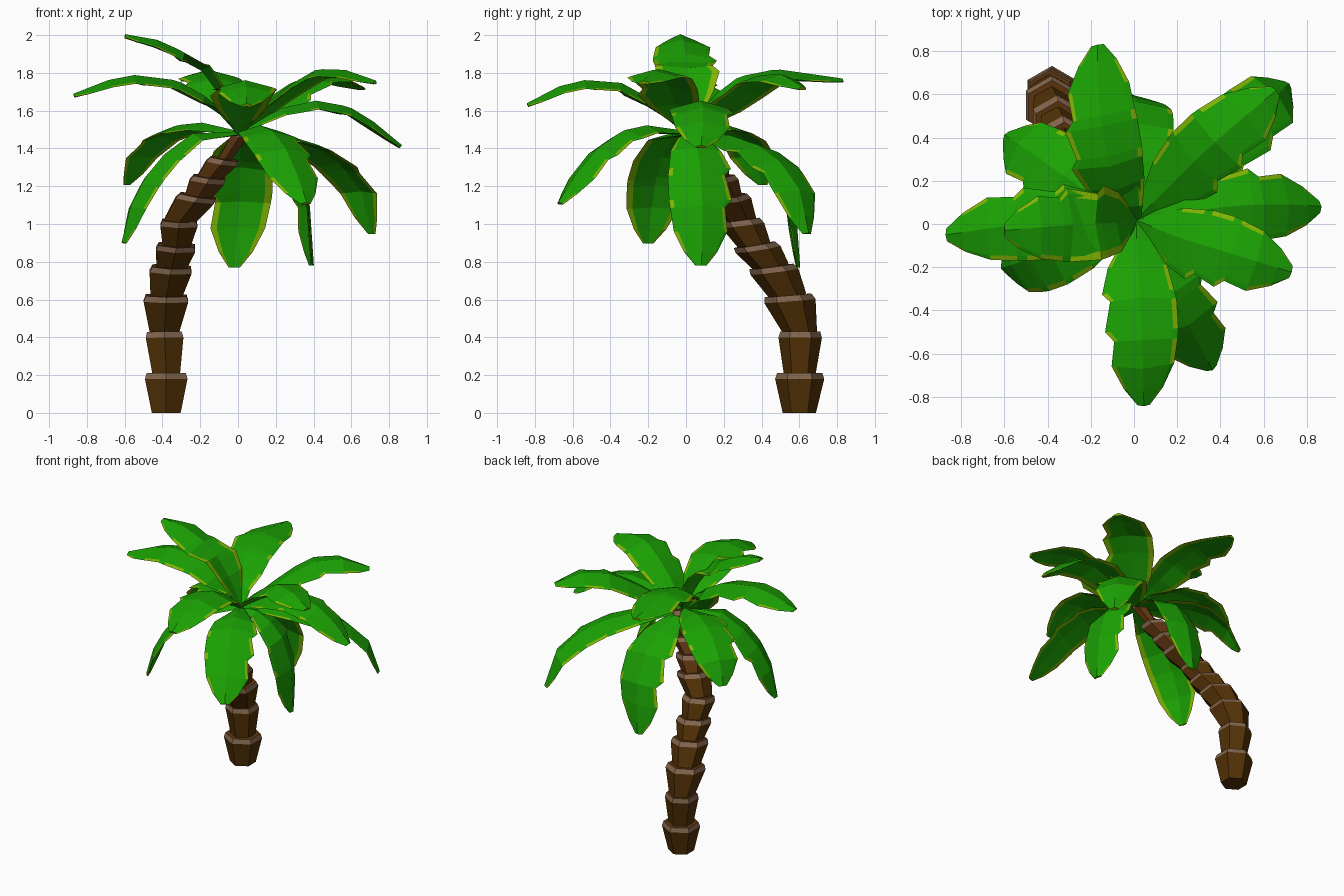
import bpy, bmesh, math
from mathutils import Vector

if "Cube" in bpy.data.objects:
    bpy.data.objects.remove(bpy.data.objects["Cube"])


def material(name, rgb):
    m = bpy.data.materials.new(name)
    m.diffuse_color = (*rgb, 1)
    m.use_nodes = True
    m.node_tree.nodes["Principled BSDF"].inputs["Base Color"].default_value = m.diffuse_color
    return m


LEAF = material("leaf green", (0.011, 0.36, 0.001))
LIME = material("leaf edge lime", (0.22, 0.46, 0.001))
BARK = material("bark brown", (0.085, 0.031, 0.002))
RED = material("upper bark brown", (0.115, 0.036, 0.005))
RING = material("bark ring tan", (0.22, 0.13, 0.075))


def finish(bm, name, mats):
    bmesh.ops.recalc_face_normals(bm, faces=bm.faces)
    mesh = bpy.data.meshes.new(name)
    bm.to_mesh(mesh)
    bm.free()
    for m in mats:
        mesh.materials.append(m)
    bpy.context.collection.objects.link(bpy.data.objects.new(name, mesh))


# Trunk: stacked flaring six-sided segments along a leaning path (x, y, z, top radius)
PATH = [(-.38, .60, 0, .09), (-.38, .602, .212, .13), (-.39, .605, .43, .115),
        (-.38, .54, .622, .136), (-.352, .452, .775, .128), (-.325, .362, .89, .12),
        (-.31, .285, 1.02, .113), (-.21, .215, 1.15, .118), (-.15, .16, 1.25, .105),
        (-.07, .115, 1.345, .093), (.025, .065, 1.49, .05)]


def ring(bm, center, axis, r):
    u = Vector((0, 1, 0))
    u = (u - axis * u.dot(axis)).normalized()
    v = axis.cross(u)
    return [bm.verts.new(center + r * (math.cos(k * math.pi / 3) * u + math.sin(k * math.pi / 3) * v))
            for k in range(6)]


bm = bmesh.new()
pts = [Vector(p[:3]) for p in PATH]
up = Vector((0, 0, 1))
for i in range(len(pts) - 1):
    a, b, r = pts[i], pts[i + 1], PATH[i + 1][3]
    d = (b - a).normalized()
    axis = (d + up * 3).normalized()
    side = 1 if i > 6 else 0
    rings = [ring(bm, a - (d * .015 if i else d * 0), up if i == 0 else (d + up).normalized(),
                  .088 if i == 0 else min(r * .72, PATH[i][3] * .74)),
             ring(bm, b - d * .032, axis, r),
             ring(bm, b, axis, r * .92)]
    bm.faces.new(rings[0])
    bm.faces.new(rings[2]).material_index = 1
    for lo, hi, mi in ((rings[0], rings[1], side), (rings[1], rings[2], 2)):
        for k in range(6):
            bm.faces.new((lo[k], lo[(k + 1) % 6], hi[(k + 1) % 6], hi[k])).material_index = mi
finish(bm, "trunk", [BARK, RED, RING])

# Fronds: heading (x, y), side profile of (distance, height) points,
# bulge to the left of the heading, and which side is notched more (True = left)
FRONDS = {
    "left": ((-.86, -.05), [(.13, 1.64), (.32, 1.75), (.6, 1.785), (.87, 1.68)], -.03, False),
    "top_left": ((-.6, -.03), [(.1, 1.71), (.22, 1.86), (.4, 1.96), (.6, 1.995)], -.01, False),
    "front": ((.045, -.83), [(.15, 1.63), (.35, 1.74), (.6, 1.755), (.84, 1.63)], .01, False),
    "back": ((-.17, .83), [(.15, 1.66), (.3, 1.77), (.5, 1.81), (.845, 1.76)], .06, True),
    "low_left": ((-.6, -.2), [(.25, 1.47), (.45, 1.33), (.58, 1.13), (.64, .9)], 0, False),
    "back_right": ((.66, .62), [(.25, 1.62), (.5, 1.77), (.7, 1.79), (.9, 1.72)], .02, False),
    "right": ((.86, .08), [(.22, 1.6), (.45, 1.65), (.65, 1.59), (.865, 1.41)], .04, True),
    "low_right": ((.39, .08), [(.17, 1.47), (.31, 1.33), (.38, 1.1), (.4, .78)], .01, True),
    "low_front": ((.36, -.67), [(.3, 1.52), (.5, 1.42), (.66, 1.25), (.76, 1.11)], 0, True),
    "low_back_right": ((.72, .65), [(.35, 1.46), (.65, 1.39), (.88, 1.2), (.96, .95)], 0, False),
    "front_right": ((.72, -.22), [(.2, 1.66), (.4, 1.8), (.55, 1.82), (.76, 1.75)], .0, False),
    "low_back": ((-.02, .59), [(.25, 1.44), (.45, 1.32), (.57, 1.1), (.595, .77)], -.03, True),
    "back_left": ((-.58, .4), [(.25, 1.53), (.48, 1.5), (.64, 1.38), (.72, 1.21)], 0, True),
}
# Stations along a frond, with one smoother and one notched half width
STEPS = [0, .13, .27, .41, .46, .61, .66, .8, .92, 1]
SMOOTH = [.02, .075, .135, .16, .168, .17, .165, .145, .09, .03]
NOTCHED = [.02, .075, .14, .175, .14, .17, .13, .145, .09, .03]


def sample(path, t):
    lengths = [(q - p).length for p, q in zip(path, path[1:])]
    dist = t * sum(lengths)
    for p, q, l in zip(path, path[1:], lengths):
        if dist <= l + 1e-6:
            return p.lerp(q, dist / l)
        dist -= l
    return path[-1]


def frond(name, heading, profile, bulge, notch_left):
    h = Vector((*heading, 0)).normalized()
    side = Vector((-h.y, h.x, 0))
    path = [Vector((.01, .02, 1.48))] + [h * r + Vector((0, 0, z)) for r, z in profile]
    bm = bmesh.new()
    tops, bottoms = [], []
    lw, rw = (NOTCHED, SMOOTH) if notch_left else (SMOOTH, NOTCHED)
    for i, t in enumerate(STEPS):
        c = sample(path, t) + side * bulge * math.sin(math.pi * t)
        tangent = (sample(path, min(1, t + .08)) - sample(path, max(0, t - .08))).normalized()
        n = tangent.cross(side).normalized()
        if n.dot(up + h) < 0:
            n = -n

        def point(f, lift):
            w = (lw if f > 0 else rw)[i]
            return bm.verts.new(c + side * f * w + n * (lift - .22 * abs(f) * w))
        e1, e2 = point(1, 0), point(-1, 0)
        tops.append([e1, point(.86, .004), point(0, .01), point(-.86, .004), e2])
        bottoms.append([e1, point(.77, -.006), point(0, -.01), point(-.77, -.006), e2])
    # Lime rim: broken patches above, continuous below
    for rows, under in ((tops, False), (bottoms, True)):
        for i in range(len(rows) - 1):
            for k in range(4):
                f = bm.faces.new((rows[i][k], rows[i][k + 1], rows[i + 1][k + 1], rows[i + 1][k]))
                rim = k in (0, 3) and i > 0
                f.material_index = 1 if rim and (under or (i + k // 3) % 2 == 0) else 0
    for e in (0, -1):
        bm.faces.new(tops[e] + bottoms[e][3:0:-1]).material_index = 0 if e == 0 else 1
    finish(bm, name, [LEAF, LIME])


for name, spec in FRONDS.items():
    frond("frond_" + name, *spec)
